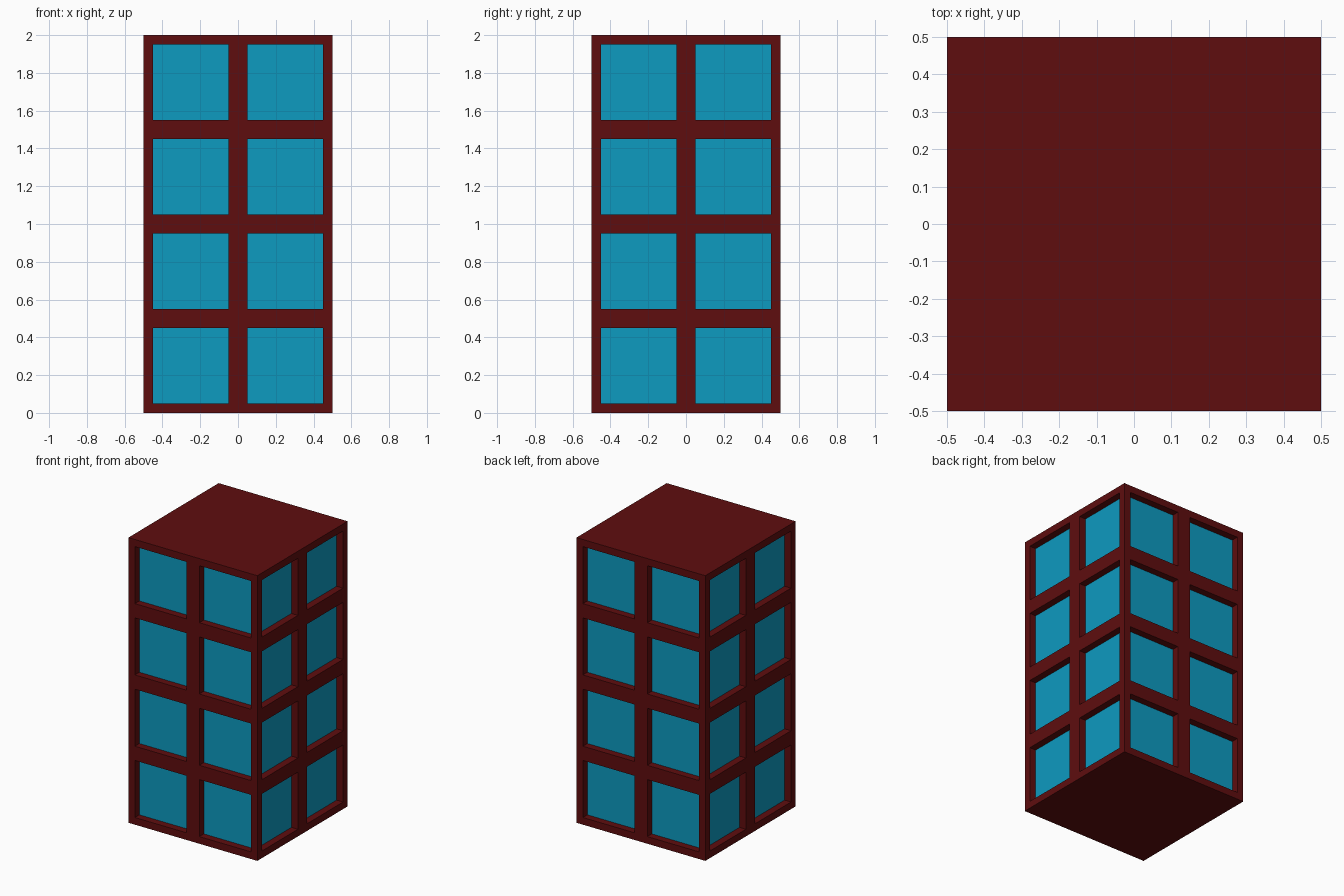
import bpy, bmesh
from mathutils import Vector

cube = bpy.data.objects.get("Cube")
if cube:
    bpy.data.objects.remove(cube, do_unlink=True)


def material(name, rgb):
    mat = bpy.data.materials.new(name)
    mat.use_nodes = True
    color = (*rgb, 1.0)
    mat.diffuse_color = color
    mat.node_tree.nodes["Principled BSDF"].inputs["Base Color"].default_value = color
    return mat


WIDTH, HEIGHT = 1.0, 2.0
CELL, FRAME, DEPTH = 0.5, 0.05, 0.05   # window bay, frame margin, recess depth

# Tower block
bm = bmesh.new()
bmesh.ops.create_cube(bm, size=1.0)
bmesh.ops.scale(bm, vec=(WIDTH, WIDTH, HEIGHT), verts=bm.verts)
bmesh.ops.translate(bm, vec=(0, 0, HEIGHT / 2), verts=bm.verts)

# Cut the walls along the window borders
for axis, start, bays in ((0, -0.5, 2), (1, -0.5, 2), (2, 0.0, 4)):
    for i in range(bays):
        for offset in (FRAME, CELL - FRAME):
            point, normal = Vector(), Vector()
            point[axis] = start + i * CELL + offset
            normal[axis] = 1
            bmesh.ops.bisect_plane(bm, geom=bm.verts[:] + bm.edges[:] + bm.faces[:],
                                   plane_co=point, plane_no=normal)
bm.normal_update()


def is_window(face):
    """True for wall faces lying in the middle of a bay."""
    if abs(face.normal.z) > 0.5:
        return False
    c = face.calc_center_median()
    along = c.y if abs(face.normal.x) > 0.5 else c.x
    return all(abs(v % CELL - CELL / 2) < 0.01 for v in (along, c.z))


# Recess each window and colour its pane
windows = [f for f in bm.faces if is_window(f)]
panes = bmesh.ops.extrude_discrete_faces(bm, faces=windows)["faces"]
bm.normal_update()
for pane in panes:
    shift = -DEPTH * pane.normal
    for v in pane.verts:
        v.co += shift
    pane.material_index = 1

# Merge the cut pieces of the roof and the base
bm.normal_update()
for z in (0.0, HEIGHT):
    flat = [f for f in bm.faces if abs(f.calc_center_median().z - z) < 0.001]
    bmesh.ops.dissolve_faces(bm, faces=flat)

mesh = bpy.data.meshes.new("tower_block")
bm.to_mesh(mesh)
bm.free()
mesh.materials.append(material("dark red wall", (0.113, 0.004, 0.0045)))
mesh.materials.append(material("blue glass", (0.004, 0.325, 0.53)))
tower = bpy.data.objects.new("tower_block", mesh)
bpy.context.collection.objects.link(tower)
